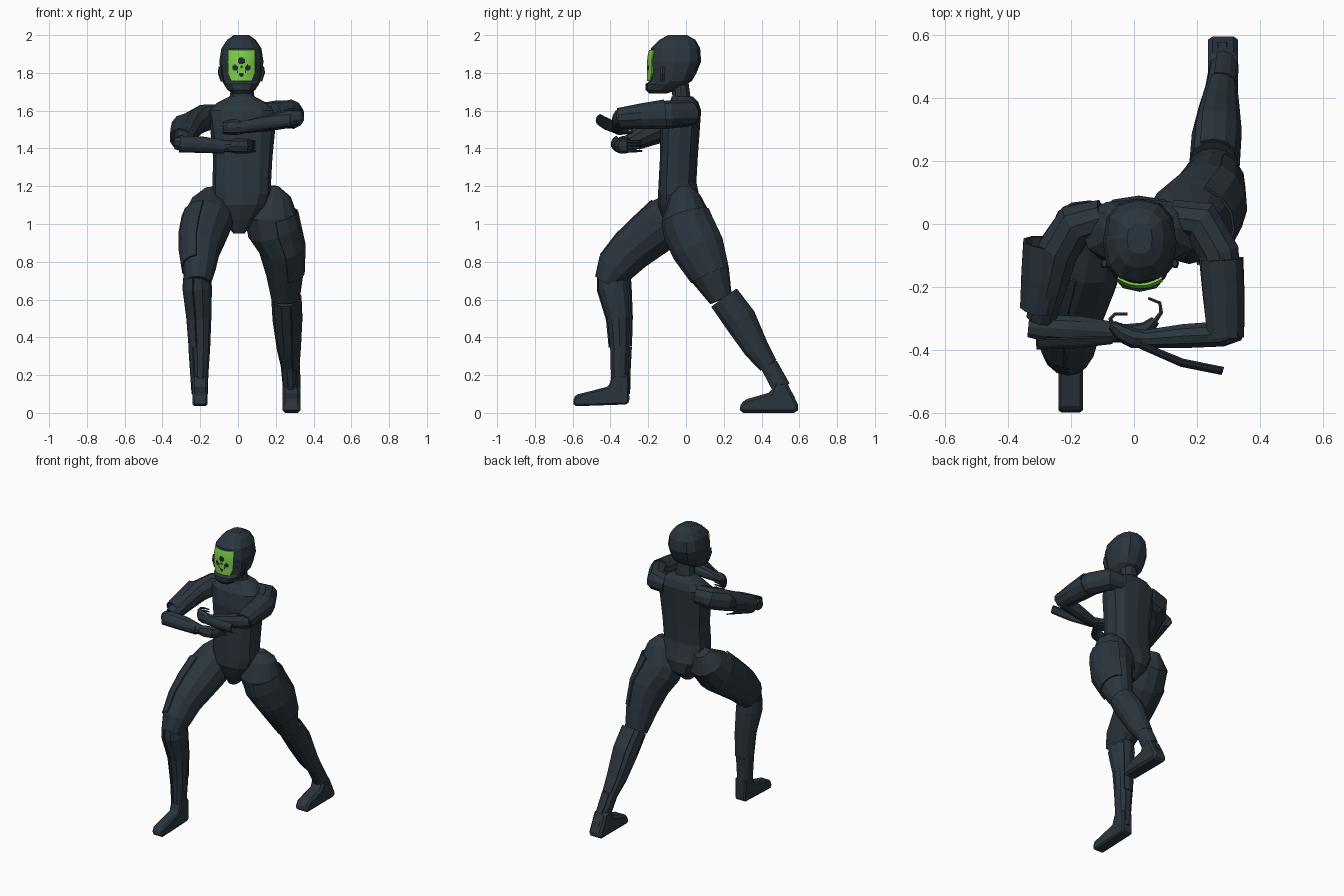
import bpy, bmesh, math
from mathutils import Vector

def material(name, rgb):
    m = bpy.data.materials.new(name)
    m.diffuse_color = (*rgb, 1)
    return m

SUIT = material("dark slate suit", (0.024, 0.036, 0.047))
GREEN = material("bright green", (0.21, 0.62, 0.07))
BLACK = material("near black", (0.014, 0.02, 0.024))

def finish(name, bm, mats=(SUIT,), normals=True):
    if normals:
        bmesh.ops.recalc_face_normals(bm, faces=bm.faces)
    me = bpy.data.meshes.new(name)
    bm.to_mesh(me)
    bm.free()
    for m in mats:
        me.materials.append(m)
    ob = bpy.data.objects.new(name, me)
    bpy.context.collection.objects.link(ob)
    return ob

def loft(name, rings, hint=(1, 0, 0), n=12, power=2.0, axis=None, arc=None, grow=0.0):
    """Rings are (x, y, z, half width along hint, half width across). arc makes an open shell."""
    bm = bmesh.new()
    cs = [Vector(r[:3]) for r in rings]
    rows = []
    for i, r in enumerate(rings):
        t = Vector(axis) if axis else cs[min(i + 1, len(cs) - 1)] - cs[max(i - 1, 0)]
        t.normalize()
        h = Vector(hint)
        u = (h - t * h.dot(t)).normalized()
        v = t.cross(u)
        a0, a1 = arc if arc else (0, 360)
        row = []
        for k in range(n + 1 if arc else n):
            a = math.radians(a0 + (a1 - a0) * k / n)
            c, s = math.cos(a), math.sin(a)
            c = math.copysign(abs(c) ** (2 / power), c)
            s = math.copysign(abs(s) ** (2 / power), s)
            row.append(bm.verts.new(cs[i] + u * c * (r[3] + grow) + v * s * (r[4] + grow)))
        rows.append(row)
    for a, b in zip(rows, rows[1:]):
        m = len(a)
        for k in range(m - 1 if arc else m):
            j = (k + 1) % m
            bm.faces.new((a[k], a[j], b[j], b[k]))
    if not arc:
        bm.faces.new(rows[0])
        bm.faces.new(rows[-1])
    ob = finish(name, bm)
    if arc:
        sol = ob.modifiers.new("thickness", "SOLIDIFY")
        sol.thickness = 0.008
        sol.offset = 0
    return ob

def foot(name, profile, x0, x1):
    """Side profile (y, z) pulled across x with softened edges."""
    bm = bmesh.new()
    a, b = ([bm.verts.new((x, y, z)) for y, z in profile] for x in (x0, x1))
    bm.faces.new(a)
    bm.faces.new(b)
    for k in range(len(a)):
        j = (k + 1) % len(a)
        bm.faces.new((a[k], a[j], b[j], b[k]))
    ob = finish(name, bm)
    bev = ob.modifiers.new("soft edges", "BEVEL")
    bev.width = 0.014
    bev.segments = 1

Z = (0, 0, 1)

# torso and neck
loft("torso", [(.005, -.04, .95, .03, .045), (.008, -.02, 1.02, .085, .1), (.015, -.03, 1.1, .14, .12),
               (.02, -.04, 1.16, .155, .108), (.02, -.045, 1.22, .155, .1), (.025, -.038, 1.35, .157, .1),
               (.025, -.032, 1.5, .172, .105), (.02, -.02, 1.6, .185, .1), (.02, -.01, 1.645, .125, .075),
               (.022, -.02, 1.675, .066, .055)], axis=Z, power=2.6)
loft("neck", [(.022, -.02, 1.63, .09, .058), (.022, -.025, 1.68, .064, .05), (.02, -.035, 1.77, .055, .048)], axis=Z, n=10)

# hooded head with a jutting jaw
loft("head", [(.018, -.15, 1.69, .045, .045), (.018, -.13, 1.71, .074, .085), (.018, -.105, 1.74, .093, .11),
              (.018, -.08, 1.758, .102, .112), (.018, -.067, 1.8, .11, .123), (.018, -.058, 1.86, .117, .138),
              (.018, -.055, 1.93, .106, .13), (.018, -.045, 1.975, .076, .095), (.018, -.045, 2.0, .04, .05)],
     axis=Z, n=12, power=2.5)
for side in (-1, 1):
    loft("ear_tab", [(.018 + side * .1, -.125, 1.755, .01, .014), (.018 + side * .114, -.125, 1.80, .011, .016),
                     (.018 + side * .112, -.125, 1.835, .008, .012)], axis=Z, n=6)

# green face mask: curved grid, dark spots chosen by distance
SPOTS = [(0, 1.865, .018), (-.034, 1.828, .015), (.034, 1.828, .015), (0, 1.832, .009), (0, 1.79, .012),
         (-.02, 1.805, .005), (.02, 1.805, .005)]
bm = bmesh.new()
N = 24
grid = []
for r in range(N + 1):
    z = 1.757 + .165 * r / N
    w = .055 + .017 * min(1, r / (N * .25))
    row = []
    for c in range(N + 1):
        dx = w * (2 * c / N - 1)
        y = -.206 + 4.5 * dx * dx + 2 * max(0, z - 1.85) ** 2
        row.append(bm.verts.new((.018 + dx, y, z)))
    grid.append(row)
for r in range(N):
    for c in range(N):
        f = bm.faces.new((grid[r][c], grid[r][c + 1], grid[r + 1][c + 1], grid[r + 1][c]))
        p = f.calc_center_median()
        f.material_index = int(any(math.hypot(p.x - .018 - sx, p.z - sz) < sr for sx, sz, sr in SPOTS))
mask = finish("face_mask", bm, (GREEN, BLACK), normals=False)
mod = mask.modifiers.new("thickness", "SOLIDIFY")
mod.thickness = 0.008

# front leg
thigh = [(-.135, .02, 1.18, .045, .05), (-.14, -.01, 1.1, .118, .105), (-.16, -.1, 1.015, .134, .135),
         (-.185, -.2, .935, .124, .125), (-.202, -.29, .86, .107, .115), (-.205, -.38, .765, .088, .1),
         (-.21, -.425, .69, .068, .065)]
loft("front_thigh", thigh)
loft("front_thigh_panel", thigh[2:-1], arc=(100, 250), n=6, grow=.004)
shin = [(-.212, -.385, .73, .068, .082), (-.212, -.383, .66, .074, .086), (-.203, -.355, .5, .062, .064),
        (-.2, -.35, .35, .053, .054), (-.2, -.352, .2, .043, .048), (-.198, -.35, .1, .038, .045)]
loft("front_shin", shin, n=10)
loft("front_greave", shin[:4], arc=(110, 300), n=7, grow=.006)
loft("front_ankle_guard", shin[3:], arc=(130, 290), n=6, grow=.006)
foot("front_foot", [(-.6, .06), (-.59, .035), (-.31, .045), (-.3, .06), (-.302, .2), (-.39, .2), (-.41, .14), (-.585, .095)],
     -.24, -.162)

# back leg
thigh = [(.185, -.01, 1.2, .03, .03), (.185, -.005, 1.15, .095, .08), (.175, .0, 1.04, .14, .128),
         (.19, .02, .97, .142, .138), (.232, .067, .87, .122, .138), (.248, .13, .73, .098, .105),
         (.252, .185, .6, .075, .062)]
loft("back_thigh", thigh)
loft("back_thigh_panel", thigh[2:-1], arc=(-70, 80), n=6, grow=.004)
shin = [(.252, .2, .607, .076, .076), (.258, .285, .49, .075, .08), (.265, .37, .34, .06, .06),
        (.272, .435, .25, .046, .043), (.28, .5, .13, .042, .045), (.28, .54, .06, .042, .045)]
loft("back_shin", shin, n=10)
loft("back_greave", shin[:4], arc=(-120, 70), n=7, grow=.006)
loft("back_ankle_guard", shin[3:-1], arc=(-110, 50), n=6, grow=.006)
foot("back_foot", [(.28, .03), (.29, 0), (.585, 0), (.6, .03), (.535, .16), (.47, .17), (.45, .11), (.31, .07)], .235, .33)

# lower arm pair: upper arm swings forward, forearm crosses the chest
upper = [(-.1, .02, 1.575, .06, .06), (-.185, .0, 1.56, .073, .07), (-.24, -.08, 1.53, .07, .068),
         (-.272, -.2, 1.48, .06, .06), (-.295, -.3, 1.43, .045, .048)]
loft("right_upper_arm", upper, hint=Z, n=10)
loft("right_arm_shell", [(-.272, -.06, 1.52, .064, .078), (-.285, -.17, 1.485, .062, .072), (-.305, -.27, 1.45, .056, .055)],
     hint=Z, arc=(-60, 170), n=7)
fore = [(-.335, -.325, 1.425, .03, .035), (-.28, -.33, 1.425, .042, .045), (-.17, -.335, 1.42, .04, .045),
        (-.04, -.345, 1.41, .03, .032)]
loft("right_forearm", fore, hint=Z, n=10)
loft("right_forearm_shell", [(-.31, -.35, 1.425, .042, .045), (-.18, -.345, 1.42, .041, .045), (-.07, -.345, 1.41, .033, .032)],
     hint=Z, arc=(20, 200), n=6)
loft("right_hand", [(-.05, -.345, 1.41, .028, .028), (-.01, -.348, 1.412, .04, .032), (.04, -.335, 1.412, .04, .026),
                    (.068, -.305, 1.412, .036, .015)], hint=Z, n=8)

# raised arm with a flared forearm blade
upper = [(.12, .02, 1.58, .06, .06), (.21, .01, 1.585, .07, .072), (.268, -.09, 1.58, .075, .068),
         (.28, -.22, 1.57, .064, .066), (.285, -.35, 1.565, .047, .055)]
loft("left_upper_arm", upper, hint=Z, n=10)
loft("left_arm_shell", [(.275, -.11, 1.58, .076, .07), (.282, -.24, 1.57, .064, .067), (.287, -.36, 1.56, .05, .06)],
     hint=Z, arc=(-170, 60), n=7)
loft("left_forearm", [(.335, -.34, 1.57, .035, .03), (.28, -.348, 1.56, .05, .042), (.16, -.355, 1.535, .044, .04),
                      (.03, -.365, 1.512, .032, .03)], hint=Z, n=10)
loft("left_forearm_blade", [(.285, -.435, 1.55, .034, .04), (.16, -.41, 1.535, .036, .04), (.03, -.36, 1.512, .033, .033)],
     hint=Z, arc=(-150, -30), n=6)
loft("left_hand", [(.04, -.365, 1.512, .03, .028), (0, -.362, 1.512, .04, .032), (-.04, -.345, 1.512, .04, .028),
                   (-.07, -.32, 1.51, .036, .016)], hint=Z, n=8)

# curled fingers, four per hand
for k in range(4):
    dz = .017 * (k - 1.5)
    for name, pts in (("right_finger", [(.065, -.31), (.086, -.28), (.082, -.25), (.045, -.235)]),
                      ("left_finger", [(-.065, -.325), (-.075, -.3), (-.06, -.285), (-.02, -.285)])):
        z = (1.412 if name[0] == "r" else 1.51) + dz
        loft(name, [(x, y, z, .009 - .0014 * i, .009 - .0014 * i) for i, (x, y) in enumerate(pts)], hint=Z, n=6)
